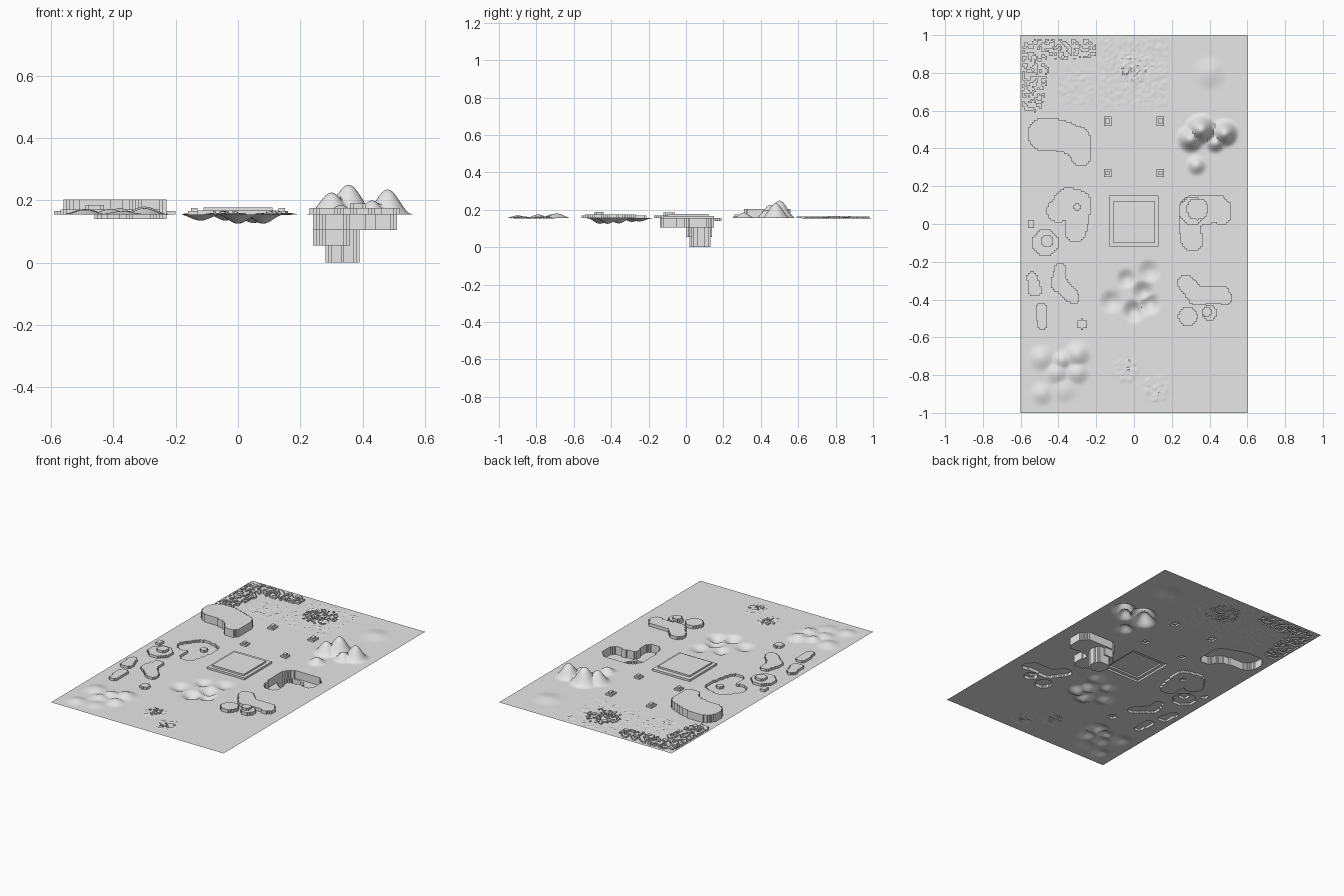
import bpy, bmesh, math, random
from mathutils import Vector, noise

random.seed(4)
old = bpy.data.objects.get("Cube")
if old:
    bpy.data.objects.remove(old)

CELL, NX, NY, BASE = 0.01, 120, 200, 0.155

# Smooth hills and hollows: x, y, height, radius
hills = [
    (0.355, 0.5, 0.095, 0.09), (0.48, 0.48, 0.08, 0.08), (0.3, 0.45, 0.07, 0.08),
    (0.43, 0.43, 0.045, 0.06), (0.33, 0.31, 0.03, 0.06), (0.4, 0.8, 0.012, 0.1),
    (-0.49, -0.71, 0.017, 0.08), (-0.3, -0.69, 0.025, 0.08), (-0.38, -0.72, 0.02, 0.06),
    (-0.41, -0.79, 0.017, 0.07), (-0.3, -0.79, 0.02, 0.07), (-0.49, -0.9, 0.015, 0.07),
    (-0.37, -0.88, 0.01, 0.08),
    (0.08, -0.25, -0.018, 0.07), (-0.04, -0.29, -0.02, 0.06), (0.05, -0.36, -0.028, 0.07),
    (-0.12, -0.41, -0.02, 0.07), (0, -0.46, -0.03, 0.07), (0.08, -0.42, -0.03, 0.07),
]

# Stepped plateaus and pits: level, then a stroke of (x, y, radius)
strokes = [
    (0.048, [(-0.48, 0.475, 0.085), (-0.4, 0.47, 0.085), (-0.31, 0.44, 0.08), (-0.28, 0.355, 0.05)]),
    # three-step pit
    (-0.05, [(0.31, -0.09, 0.055), (0.29, -0.02, 0.05), (0.32, 0.07, 0.08),
             (0.44, 0.08, 0.07), (0.465, 0.04, 0.045)]),
    (-0.1, [(0.31, 0.07, 0.07)]),
    (-0.155, [(0.335, 0.08, 0.055)]),
    # shallow pond with an island
    (-0.015, [(-0.4, 0.07, 0.06), (-0.35, 0.13, 0.06), (-0.29, 0.11, 0.065), (-0.31, -0.04, 0.055)]),
    (0, [(-0.3, 0.09, 0.016)]),
    # low mesas on the left
    (0.015, [(-0.47, -0.1, 0.07)]),
    (0.03, [(-0.46, -0.09, 0.03)]),
    (0.015, [(-0.545, 0, 0.02)]),
    (0.015, [(-0.54, -0.28, 0.028), (-0.525, -0.35, 0.034)]),
    (0.015, [(-0.39, -0.24, 0.03), (-0.4, -0.31, 0.045), (-0.32, -0.39, 0.035)]),
    (0.015, [(-0.49, -0.45, 0.032), (-0.485, -0.53, 0.027)]),
    (0.015, [(-0.275, -0.53, 0.026)]),
    # low mesas on the right
    (0.02, [(0.275, -0.31, 0.045), (0.33, -0.38, 0.05), (0.46, -0.37, 0.045), (0.48, -0.39, 0.04)]),
    (0.02, [(0.285, -0.49, 0.052)]),
    (0.02, [(0.4, -0.47, 0.04)]),
    (0.034, [(0.385, -0.465, 0.025)]),
]

# Square platforms: level, centre x, centre y, half size
squares = [(0.012, 0, 0.01, 0.135), (0.022, 0, 0.01, 0.11)]
for sx in (-0.14, 0.14):
    for sy in (0.27, 0.545):
        squares += [(0.01, sx, sy, 0.024), (0.02, sx, sy, 0.012)]

# Areas of broken ground
maze = [(-0.54, 0.65, 0.06), (-0.52, 0.8, 0.07), (-0.53, 0.92, 0.06), (-0.24, 0.93, 0.05)]
rubble = [[(-0.04, -0.77, 0.045)], [(0.12, -0.87, 0.045)], [(0, 0.82, 0.1)]]


def inside(x, y, stroke):
    """True within a chain of tapering capsules."""
    p = Vector((x, y))
    for a, b in zip(stroke, stroke[1:] or stroke):
        start, along = Vector(a[:2]), Vector(b[:2]) - Vector(a[:2])
        t = (p - start).dot(along) / max(along.length_squared, 1e-9)
        t = min(1, max(0, t))
        if (p - start - along * t).length < a[2] + (b[2] - a[2]) * t:
            return True
    return False


def level(i, j):
    """Stepped height of one cell."""
    x, y = (i + 0.5 - NX / 2) * CELL, (j + 0.5 - NY / 2) * CELL
    result = 0
    for h, stroke in strokes:
        if inside(x, y, stroke):
            result = h
    for h, cx, cy, half in squares:
        if max(abs(x - cx), abs(y - cy)) < half:
            result = h
    if inside(x, y, maze) and abs(x) < 0.59 and y < 0.98:
        result = 0.01 if noise.noise(Vector((x * 45, y * 45, 0))) > 0 else 0
    for area in rubble:
        if inside(x, y, area) and random.random() < 0.25:
            result = 0.006
    return result


def smooth_height(i, j):
    """Rounded height of one grid corner."""
    x, y = (i - NX / 2) * CELL, (j - NY / 2) * CELL
    best = 0
    for hx, hy, h, r in hills:
        d = math.hypot(x - hx, y - hy)
        if d < r:
            value = h * (0.5 + 0.5 * math.cos(math.pi * d / r))
            best = max(best, value, key=abs)
    if max(abs(x), abs(y - 0.8)) < 0.18 or max(abs(x + 0.31), abs(y - 0.73)) < 0.09:
        best += random.uniform(-0.002, 0.003)
    if any(math.hypot(x - a[0][0], y - a[0][1]) < 0.07 for a in rubble):
        best += random.uniform(-0.002, 0.005)
    return best


levels = {(i, j): level(i, j) for i in range(NX) for j in range(NY)}
ground = {(i, j): smooth_height(i, j) for i in range(NX + 1) for j in range(NY + 1)}

# Ground sheet: one quad per cell, with walls between differing levels
bm = bmesh.new()
cache = {}


def corner(i, j, lv):
    key = (i, j, lv)
    if key not in cache:
        z = BASE + ground[i, j] + lv
        cache[key] = bm.verts.new(((i - NX / 2) * CELL, (j - NY / 2) * CELL, z))
    return cache[key]


for (i, j), lv in levels.items():
    bm.faces.new([corner(i + a, j + b, lv) for a, b in ((0, 0), (1, 0), (1, 1), (0, 1))])
    for step, p, q in (((1, 0), (i + 1, j), (i + 1, j + 1)), ((0, 1), (i + 1, j + 1), (i, j + 1))):
        other = levels.get((i + step[0], j + step[1]), lv)
        if other != lv:
            bm.faces.new([corner(*q, lv), corner(*p, lv), corner(*p, other), corner(*q, other)])

mesh = bpy.data.meshes.new("terrain_sheet")
bm.to_mesh(mesh)
bm.free()
terrain = bpy.data.objects.new("terrain_sheet", mesh)
bpy.context.collection.objects.link(terrain)

# Plain grey material
grey = bpy.data.materials.new("light_grey")
grey.use_nodes = True
colour = (0.8, 0.8, 0.8, 1)
grey.diffuse_color = colour
grey.node_tree.nodes["Principled BSDF"].inputs["Base Color"].default_value = colour
mesh.materials.append(grey)

# Soft slopes, crisp steps
bpy.ops.object.select_all(action="DESELECT")
terrain.select_set(True)
bpy.context.view_layer.objects.active = terrain
bpy.ops.object.shade_smooth_by_angle(angle=math.radians(40))
